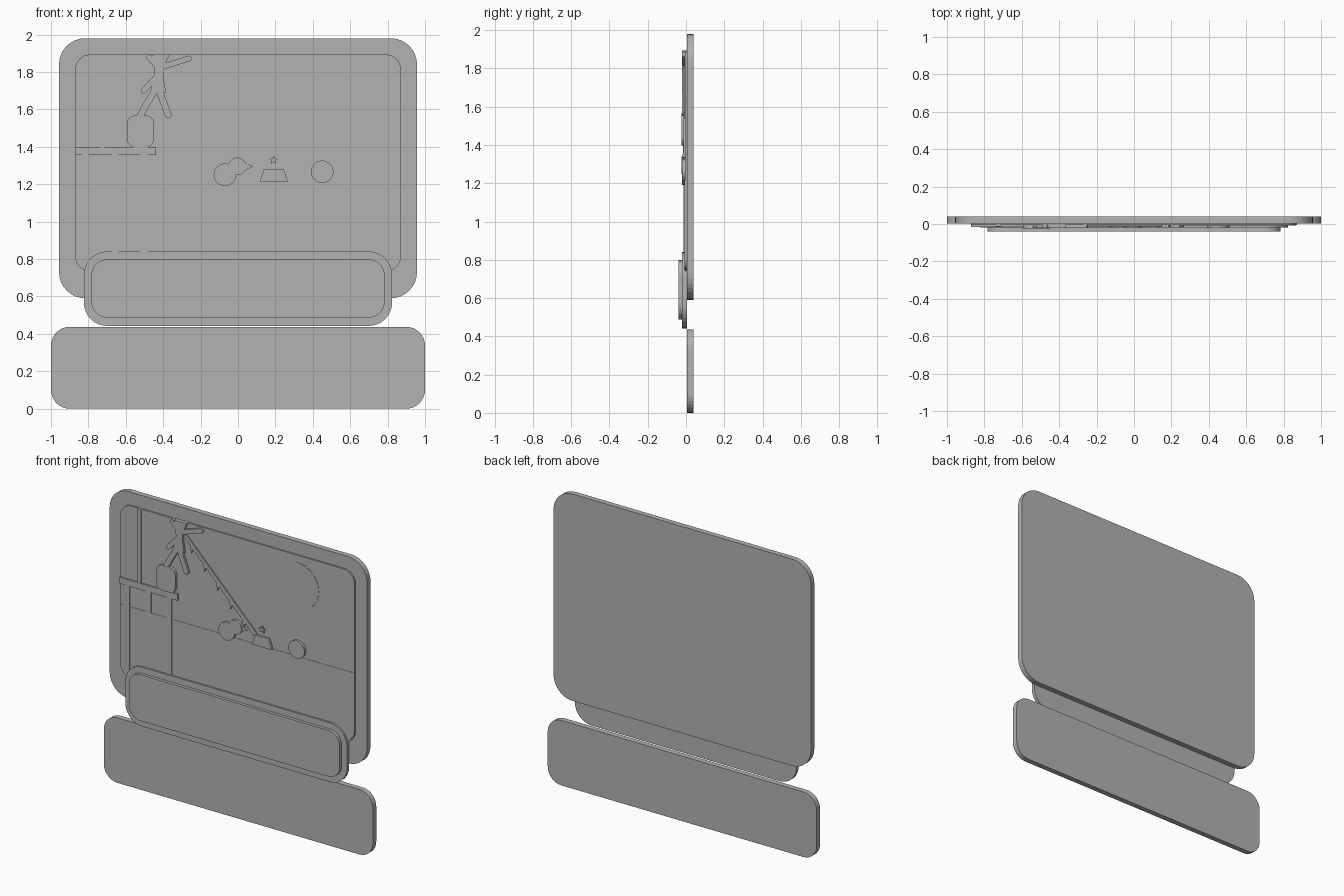
import bpy, bmesh, math

if "Cube" in bpy.data.objects:
    bpy.data.objects.remove(bpy.data.objects["Cube"])

grey = bpy.data.materials.new("plain grey")
grey.diffuse_color = (0.45, 0.45, 0.45, 1)
grey.use_nodes = True
grey.node_tree.nodes["Principled BSDF"].inputs["Base Color"].default_value = grey.diffuse_color


def prism(name, outline, front, back):
    """Extrude an outline in the x-z plane between two y depths."""
    bm = bmesh.new()
    face = bm.faces.new([bm.verts.new((x, front, z)) for x, z in outline])
    ext = bmesh.ops.extrude_face_region(bm, geom=[face])
    moved = [v for v in ext["geom"] if isinstance(v, bmesh.types.BMVert)]
    bmesh.ops.translate(bm, verts=moved, vec=(0, back - front, 0))
    bmesh.ops.recalc_face_normals(bm, faces=bm.faces)
    mesh = bpy.data.meshes.new(name)
    bm.to_mesh(mesh)
    bm.free()
    mesh.materials.append(grey)
    obj = bpy.data.objects.new(name, mesh)
    bpy.context.collection.objects.link(obj)
    return obj


def rounded(x0, x1, z0, z1, r, n=8):
    pts = []
    corners = [(x1 - r, z1 - r), (x0 + r, z1 - r), (x0 + r, z0 + r), (x1 - r, z0 + r)]
    for k, (cx, cz) in enumerate(corners):
        for i in range(n + 1):
            a = math.pi / 2 * (k + i / n)
            pts.append((cx + r * math.cos(a), cz + r * math.sin(a)))
    return pts


def rect(x0, x1, z0, z1):
    return [(x0, z0), (x1, z0), (x1, z1), (x0, z1)]


def circle(cx, cz, r, n=40):
    return [(cx + r * math.cos(2 * math.pi * i / n), cz + r * math.sin(2 * math.pi * i / n))
            for i in range(n)]


def capsule(a, b, r, n=8):
    t = math.atan2(b[1] - a[1], b[0] - a[0])
    pts = []
    for c, s in ((b, t - math.pi / 2), (a, t + math.pi / 2)):
        for i in range(n + 1):
            w = s + math.pi * i / n
            pts.append((c[0] + r * math.cos(w), c[1] + r * math.sin(w)))
    return pts


# boards
prism("main_board", rounded(-0.957, 0.957, 0.59, 1.98, 0.14), 0.004, 0.04)
prism("lower_board", rounded(-1, 1, 0, 0.437, 0.1), 0.004, 0.04)
prism("picture_panel", rounded(-0.871, 0.871, 0.735, 1.893, 0.08), -0.006, 0.004)
prism("plate_border", rounded(-0.824, 0.824, 0.442, 0.84, 0.125), -0.02, 0.004)
prism("plate_face", rounded(-0.784, 0.784, 0.487, 0.798, 0.085), -0.04, -0.02)

# thin background shapes
ground = [(x, z) for x, z in rounded(-0.867, 0.867, 0.74, 1.6, 0.08) if z < 1.1]
prism("lower_ground", [(0.867, 1.215), (-0.867, 1.215)] + ground, -0.008, -0.006)
prism("round_disc", circle(0.45, 1.69, 0.155, 48), -0.008, -0.006)

# platform with its posts
prism("platform_deck", rect(-0.871, -0.438, 1.355, 1.398), -0.016, -0.006)
prism("upper_post", rect(-0.738, -0.713, 1.398, 1.893), -0.014, -0.006)
for i, x in enumerate((-0.815, -0.658, -0.503)):
    prism(f"lower_post_{i}", rect(x - 0.018, x + 0.018, 0.78, 1.355), -0.012, -0.006)
prism("barrel", rounded(-0.594, -0.449, 1.398, 1.567, 0.045), -0.024, -0.006)

# figure with outstretched limbs, cut off at the panel top
prism("figure_body", [(-0.46, 1.893), (-0.365, 1.893), (-0.395, 1.83), (-0.40, 1.78),
                      (-0.385, 1.69), (-0.47, 1.69), (-0.445, 1.78), (-0.45, 1.83)],
      -0.022, -0.006)
limbs = {"raised_arm_left": ((-0.475, 1.878), (-0.43, 1.83), 0.015),
         "raised_arm_right": ((-0.41, 1.825), (-0.262, 1.872), 0.015),
         "lower_arm": ((-0.505, 1.70), (-0.43, 1.78), 0.015),
         "leg_left": ((-0.522, 1.57), (-0.44, 1.71), 0.018),
         "leg_right": ((-0.373, 1.57), (-0.425, 1.71), 0.018)}
for name, (a, b, r) in limbs.items():
    prism(name, capsule(a, b, r), -0.022, -0.006)

# sloping line with hanging pennants
prism("sloping_line", [(-0.40, 1.803), (-0.375, 1.815), (0.15, 1.288), (0.125, 1.27)],
      -0.014, -0.006)
for i in range(5):
    x = -0.35 + 0.097 * i
    z = 1.765 - 0.1 * i
    prism(f"pennant_{i}", [(x, z), (x + 0.028, z - 0.028), (x + 0.012, z - 0.065)],
          -0.014, -0.006)

# small foreground shapes
prism("trapezoid_base", [(0.117, 1.213), (0.267, 1.213), (0.243, 1.282), (0.14, 1.282)],
      -0.02, -0.006)
star = []
for i in range(10):
    r = 0.025 if i % 2 == 0 else 0.010
    a = math.pi / 2 + i * math.pi / 5
    star.append((0.19 + r * math.cos(a), 1.328 + r * math.sin(a)))
prism("star", star, -0.018, -0.006)
prism("ball", circle(0.45, 1.266, 0.06), -0.022, -0.006)
prism("bird_body", circle(-0.07, 1.25, 0.06), -0.022, -0.006)
prism("bird_head", circle(-0.005, 1.295, 0.047), -0.0225, -0.006)
prism("bird_beak", [(0.03, 1.268), (0.08, 1.295), (0.03, 1.32)], -0.018, -0.006)
